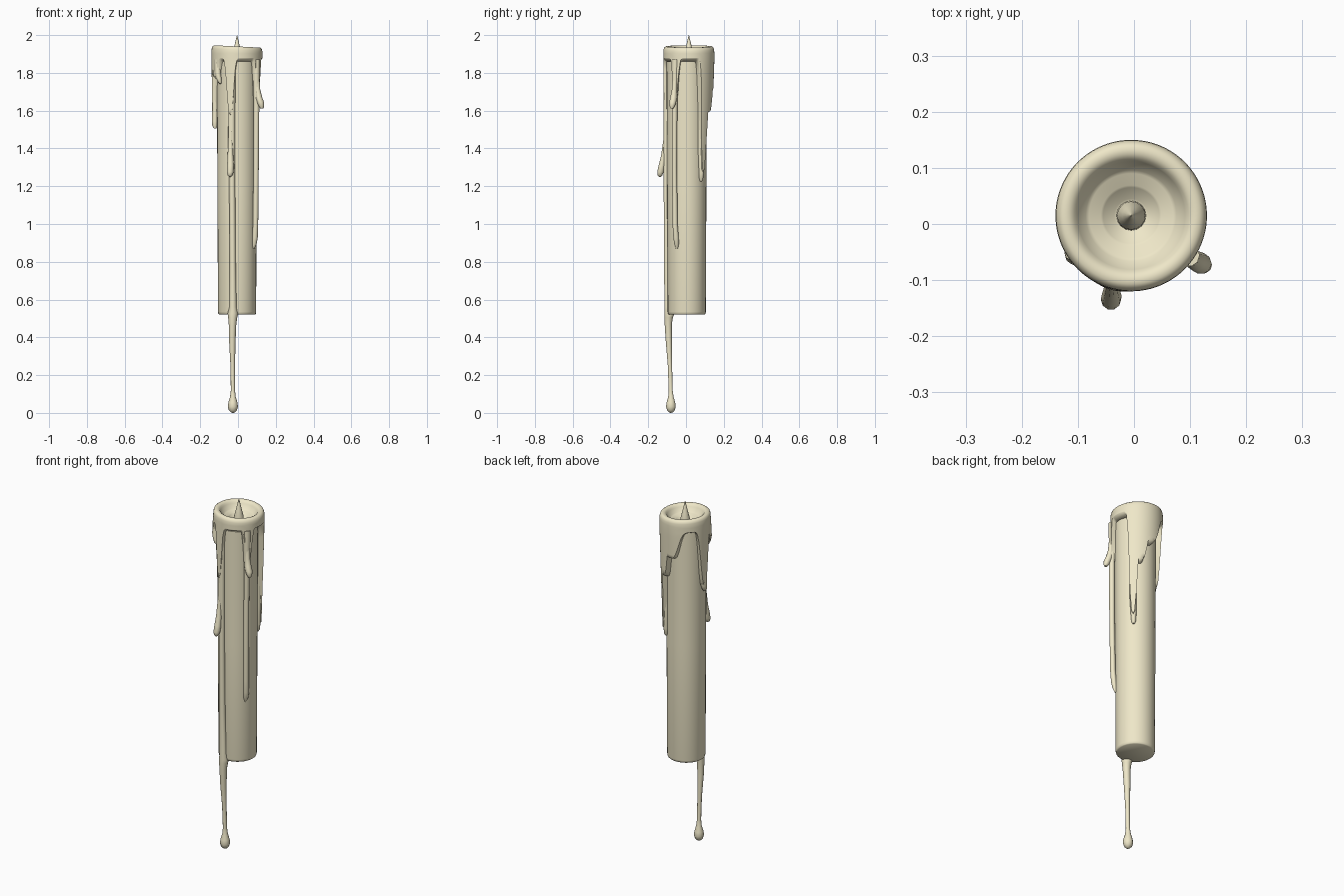
import bpy, bmesh, math
from math import sin, cos, pi, radians

wax = bpy.data.materials.new("cream_wax")
wax.diffuse_color = (0.86, 0.80, 0.58, 1)


def skin(name, rings, angle=50):
    """Bridge a list of closed rings of points and cap both ends."""
    bm = bmesh.new()
    loops = [[bm.verts.new(p) for p in ring] for ring in rings]
    n = len(loops[0])
    for a, b in zip(loops, loops[1:]):
        for i in range(n):
            j = (i + 1) % n
            bm.faces.new((a[i], a[j], b[j], b[i]))
    bm.faces.new(loops[0])
    bm.faces.new(loops[-1])
    bmesh.ops.recalc_face_normals(bm, faces=bm.faces)
    me = bpy.data.meshes.new(name)
    bm.to_mesh(me)
    bm.free()
    me.materials.append(wax)
    ob = bpy.data.objects.new(name, me)
    bpy.context.collection.objects.link(ob)
    bpy.ops.object.select_all(action='DESELECT')
    bpy.context.view_layer.objects.active = ob
    ob.select_set(True)
    bpy.ops.object.shade_smooth_by_angle(angle=radians(angle))
    return ob


def circle(x, y, z, r, n=24):
    return [(x + r * cos(2 * pi * i / n), y + r * sin(2 * pi * i / n), z) for i in range(n)]


def drip(name, pts, n=10):
    """Run of wax: (x, y, z, radius) slices from top to bottom."""
    return skin(name, [circle(*p, n=n) for p in pts], 60)


# Candle shaft, slightly wider at the top
BX, BY = -0.005, 0.004
def body_r(z):
    return 0.101 + 0.006 * (z - 0.52) / 1.33

skin("candle_shaft", [circle(BX, BY, z, r, 32) for z, r in
     [(0.52, 0.094), (0.524, 0.099), (0.535, 0.101), (1.2, body_r(1.2)), (1.86, body_r(1.86))]])

# Melted rim, its skirt of runs, and the hollow top, as one shell
# runs: centre angle, half width, depth below the rim (degrees, degrees, units)
RUNS = [(-106, 10, 0.30), (-32, 9, 0.22), (45, 12, 0.60), (62, 20, 0.28),
        (88, 24, 0.16), (175, 15, 0.33), (-153, 13, 0.10)]

def skirt_edge(a):
    drop = 0
    for centre, width, depth in RUNS:
        d = (a - radians(centre) + pi) % (2 * pi) - pi
        drop = max(drop, depth * math.exp(-abs(d / radians(width)) ** 3))
    return 1.865 - drop

N = 96
RX, RY = -0.005, 0.015
rings = []
# Hollow: radius, height from the wick pit outwards
for r, z in [(0.024, 1.872), (0.030, 1.874), (0.050, 1.892), (0.054, 1.895), (0.075, 1.899),
             (0.081, 1.903), (0.096, 1.925), (0.101, 1.934), (0.110, 1.940),
             (0.122, 1.940), (0.130, 1.934), (0.134, 1.922)]:
    rings.append([(RX + r * cos(t), RY + r * sin(t), z - 0.05 * r * cos(t))
                  for t in (2 * pi * i / N for i in range(N))])

STEPS = 10
for k in range(STEPS + 3):
    ring = []
    for i in range(N):
        t = 2 * pi * i / N
        edge = skirt_edge(t)
        f = min(k / STEPS, 1)
        z = 1.905 + (edge + 0.012 - 1.905) * f
        blend = min(max((1.86 - z) / 0.5, 0), 1)
        x0, y0 = RX + 0.135 * cos(t), RY + 0.135 * sin(t)
        q = body_r(z) + 0.022
        x1, y1 = BX + q * cos(t), BY + q * sin(t)
        x, y = x0 + (x1 - x0) * blend, y0 + (y1 - y0) * blend
        if k > STEPS:
            # roll the lower edge back into the shaft
            q = body_r(z) - 0.006
            m = 0.45 if k == STEPS + 1 else 1
            x += (BX + q * cos(t) - x) * m
            y += (BY + q * sin(t) - y) * m
            z -= 0.010 if k == STEPS + 1 else 0.016
        ring.append((x, y, z))
    rings.append(ring)
skin("melted_rim", rings, 65)

# Wick
skin("wick", [circle(RX, RY, z, r, 16) for z, r in
              [(1.86, 0.027), (1.90, 0.025), (1.935, 0.016), (1.97, 0.008), (2.0, 0.0008)]])

# Long front run hanging below the shaft with a bulb at the tip
drip("long_front_drip", [
    (-0.032, -0.098, 1.87, 0.020), (-0.032, -0.102, 1.60, 0.017), (-0.031, -0.103, 1.2, 0.016),
    (-0.028, -0.101, 0.8, 0.016), (-0.027, -0.096, 0.56, 0.019), (-0.027, -0.088, 0.525, 0.028),
    (-0.028, -0.092, 0.505, 0.024), (-0.029, -0.094, 0.47, 0.020), (-0.030, -0.091, 0.38, 0.017),
    (-0.028, -0.085, 0.25, 0.012), (-0.027, -0.081, 0.12, 0.011), (-0.027, -0.080, 0.085, 0.015),
    (-0.027, -0.080, 0.055, 0.024), (-0.027, -0.080, 0.032, 0.027), (-0.027, -0.080, 0.013, 0.021),
    (-0.027, -0.080, 0.003, 0.010), (-0.027, -0.080, 0.0, 0.003)])

# Short bead riding on the front run
drip("front_bead", [
    (-0.040, -0.103, 1.80, 0.010), (-0.040, -0.108, 1.45, 0.012), (-0.040, -0.118, 1.36, 0.015),
    (-0.040, -0.128, 1.31, 0.018), (-0.041, -0.135, 1.275, 0.018), (-0.042, -0.138, 1.258, 0.013),
    (-0.042, -0.138, 1.250, 0.005)])

# Right run and its bead
drip("right_drip", [
    (0.097, -0.056, 1.87, 0.020), (0.098, -0.060, 1.65, 0.015), (0.096, -0.061, 1.3, 0.014),
    (0.093, -0.058, 1.0, 0.014), (0.090, -0.053, 0.93, 0.015), (0.086, -0.050, 0.895, 0.013),
    (0.082, -0.048, 0.870, 0.006)])
drip("right_bead", [
    (0.098, -0.057, 1.80, 0.014), (0.104, -0.062, 1.71, 0.014), (0.110, -0.066, 1.67, 0.018),
    (0.119, -0.070, 1.645, 0.019), (0.124, -0.073, 1.625, 0.015), (0.126, -0.074, 1.612, 0.008)])

# Back right, left and left front runs below the skirt
drip("back_right_drip", [
    (0.074, 0.078, 1.60, 0.016), (0.073, 0.080, 1.38, 0.018), (0.071, 0.081, 1.27, 0.014),
    (0.070, 0.080, 1.235, 0.011), (0.070, 0.080, 1.225, 0.005)])
drip("left_drip", [
    (-0.118, 0.010, 1.80, 0.018), (-0.121, 0.012, 1.60, 0.017), (-0.122, 0.010, 1.545, 0.017),
    (-0.122, 0.006, 1.52, 0.014), (-0.121, 0.003, 1.505, 0.006)])
drip("left_front_drip", [
    (-0.108, -0.050, 1.87, 0.016), (-0.107, -0.056, 1.80, 0.016), (-0.101, -0.061, 1.77, 0.014),
    (-0.096, -0.064, 1.752, 0.010), (-0.093, -0.065, 1.742, 0.004)])
